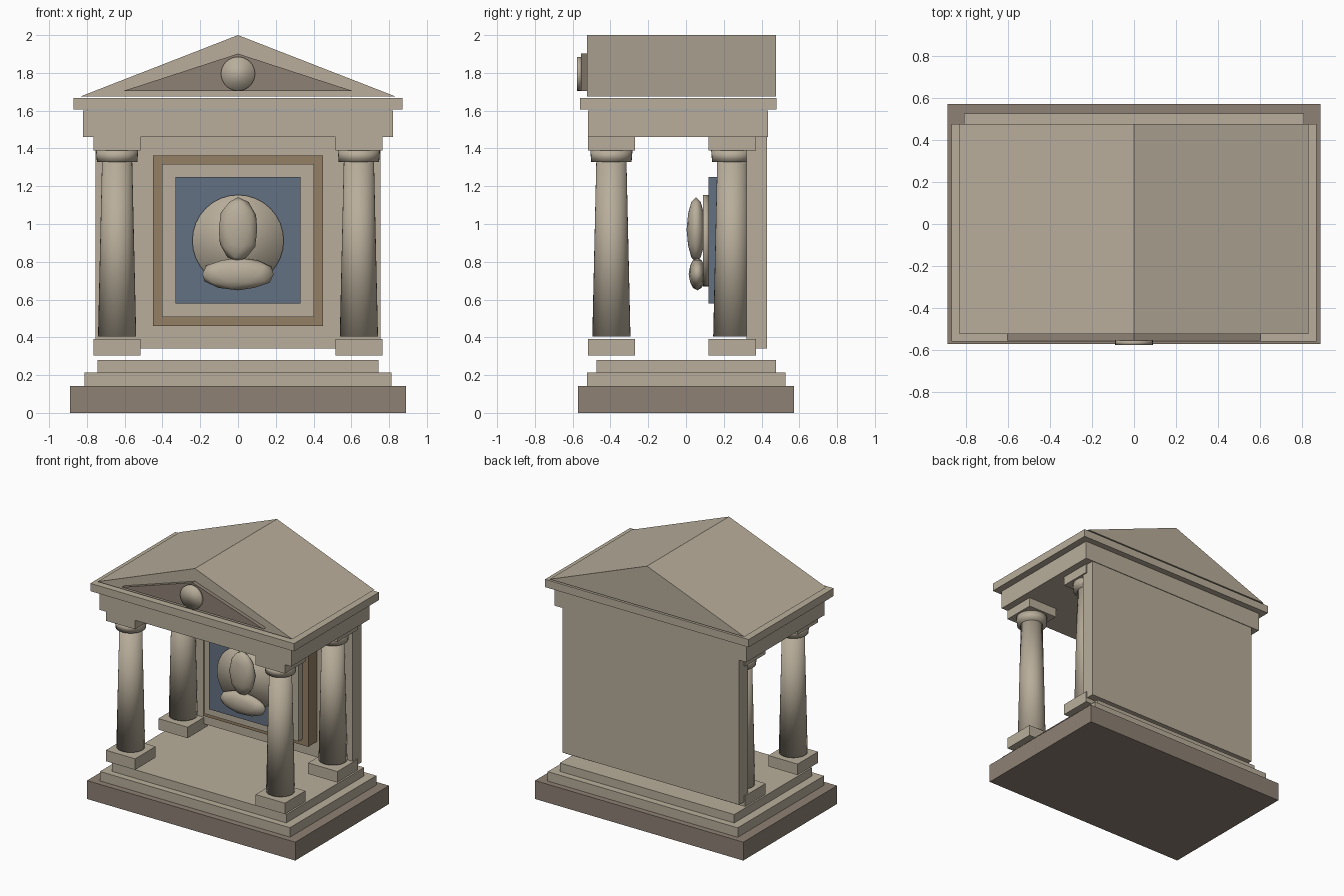
import bpy
import bmesh
from mathutils import Matrix, Vector

cube = bpy.data.objects.get("Cube")
if cube:
    bpy.data.objects.remove(cube, do_unlink=True)


def material(name, rgb):
    mat = bpy.data.materials.new(name)
    mat.use_nodes = True
    color = (*rgb, 1)
    mat.diffuse_color = color
    bsdf = next(n for n in mat.node_tree.nodes if n.type == 'BSDF_PRINCIPLED')
    bsdf.inputs["Base Color"].default_value = color
    bsdf.inputs["Roughness"].default_value = 0.9
    return mat


STONE = material("warm stone", (0.48, 0.42, 0.325))
DARK = material("dark stone", (0.27, 0.22, 0.175))
BLUE = material("slate blue", (0.125, 0.165, 0.225))
BROWN = material("bronze brown", (0.30, 0.215, 0.125))


def finish(name, bm, mat, smooth=False):
    bmesh.ops.recalc_face_normals(bm, faces=bm.faces)
    for face in bm.faces:
        face.smooth = smooth
    mesh = bpy.data.meshes.new(name)
    bm.to_mesh(mesh)
    bm.free()
    mesh.materials.append(mat)
    obj = bpy.data.objects.new(name, mesh)
    bpy.context.collection.objects.link(obj)
    return obj


def box(name, x, y, z, mat=STONE):
    """Box from (min, max) pairs along each axis."""
    bm = bmesh.new()
    size = [b - a for a, b in (x, y, z)]
    mid = [(a + b) / 2 for a, b in (x, y, z)]
    bmesh.ops.create_cube(bm, size=1, matrix=Matrix.Translation(mid) @ Matrix.Diagonal((*size, 1)))
    return finish(name, bm, mat)


def drum(name, center, r1, r2, depth, mat=STONE, facing_front=False):
    """Smooth cylinder or cone, upright or facing the front."""
    bm = bmesh.new()
    turn = Matrix.Rotation(1.5707963, 4, 'X') if facing_front else Matrix()
    bmesh.ops.create_cone(bm, cap_ends=True, segments=32, radius1=r1, radius2=r2,
                          depth=depth, matrix=Matrix.Translation(center) @ turn)
    return finish(name, bm, mat, True)


def blob(name, center, radii):
    bm = bmesh.new()
    bmesh.ops.create_icosphere(bm, subdivisions=2, radius=1,
                               matrix=Matrix.Translation(center) @ Matrix.Diagonal((*radii, 1)))
    return finish(name, bm, STONE, True)


def gable(name, half, y, z, mat):
    """Triangular prism running front to back."""
    bm = bmesh.new()
    corners = [bm.verts.new((px, y[0], pz)) for px, pz in ((-half, z[0]), (half, z[0]), (0, z[1]))]
    face = bm.faces.new(corners)
    result = bmesh.ops.extrude_face_region(bm, geom=[face])
    moved = [v for v in result["geom"] if isinstance(v, bmesh.types.BMVert)]
    bmesh.ops.translate(bm, verts=moved, vec=Vector((0, y[1] - y[0], 0)))
    return finish(name, bm, mat)


# Stepped base
box("base_slab", (-0.89, 0.89), (-0.572, 0.572), (0, 0.142), DARK)
box("lower_step", (-0.812, 0.812), (-0.525, 0.528), (0.142, 0.215))
box("upper_step", (-0.745, 0.745), (-0.475, 0.476), (0.215, 0.28))

# Four columns with plinth, shaft, capital and abacus
for side, cx in (("left", 0.64), ("right", -0.64)):
    for row, cy in (("front", -0.395), ("back", 0.245)):
        tag = f"{row}_{side}"
        span_x, span_y = (cx - 0.125, cx + 0.125), (cy - 0.125, cy + 0.125)
        box(f"plinth_{tag}", span_x, span_y, (0.305, 0.39))
        drum(f"column_{tag}", (cx, cy, 0.867), 0.101, 0.08, 0.925)
        drum(f"capital_{tag}", (cx, cy, 1.36), 0.107, 0.112, 0.064)
        box(f"abacus_{tag}", span_x, span_y, (1.39, 1.46))

# Back wall and layered picture panel
box("back_wall", (-0.755, 0.755), (0.32, 0.43), (0.34, 1.462))
box("panel_frame", (-0.45, 0.45), (0.215, 0.32), (0.46, 1.362), BROWN)
box("panel_border", (-0.402, 0.402), (0.165, 0.215), (0.508, 1.318))
box("panel_field", (-0.332, 0.332), (0.12, 0.165), (0.578, 1.248), BLUE)

# Relief on the panel
drum("relief_disc", (0, 0.105, 0.912), 0.242, 0.242, 0.032, facing_front=True)
blob("relief_head", (0, 0.053, 0.97), (0.107, 0.05, 0.172))
blob("relief_shoulders", (0, 0.06, 0.735), (0.198, 0.046, 0.086))

# Entablature, cornice and roof
box("entablature", (-0.82, 0.82), (-0.52, 0.435), (1.46, 1.602))
box("cornice", (-0.87, 0.87), (-0.56, 0.478), (1.606, 1.666))
gable("roof", 0.832, (-0.525, 0.476), (1.676, 2.0), STONE)
gable("pediment_inset", 0.605, (-0.555, -0.525), (1.705, 1.902), DARK)
drum("pediment_medallion", (0, -0.566, 1.795), 0.09, 0.09, 0.024, facing_front=True)
